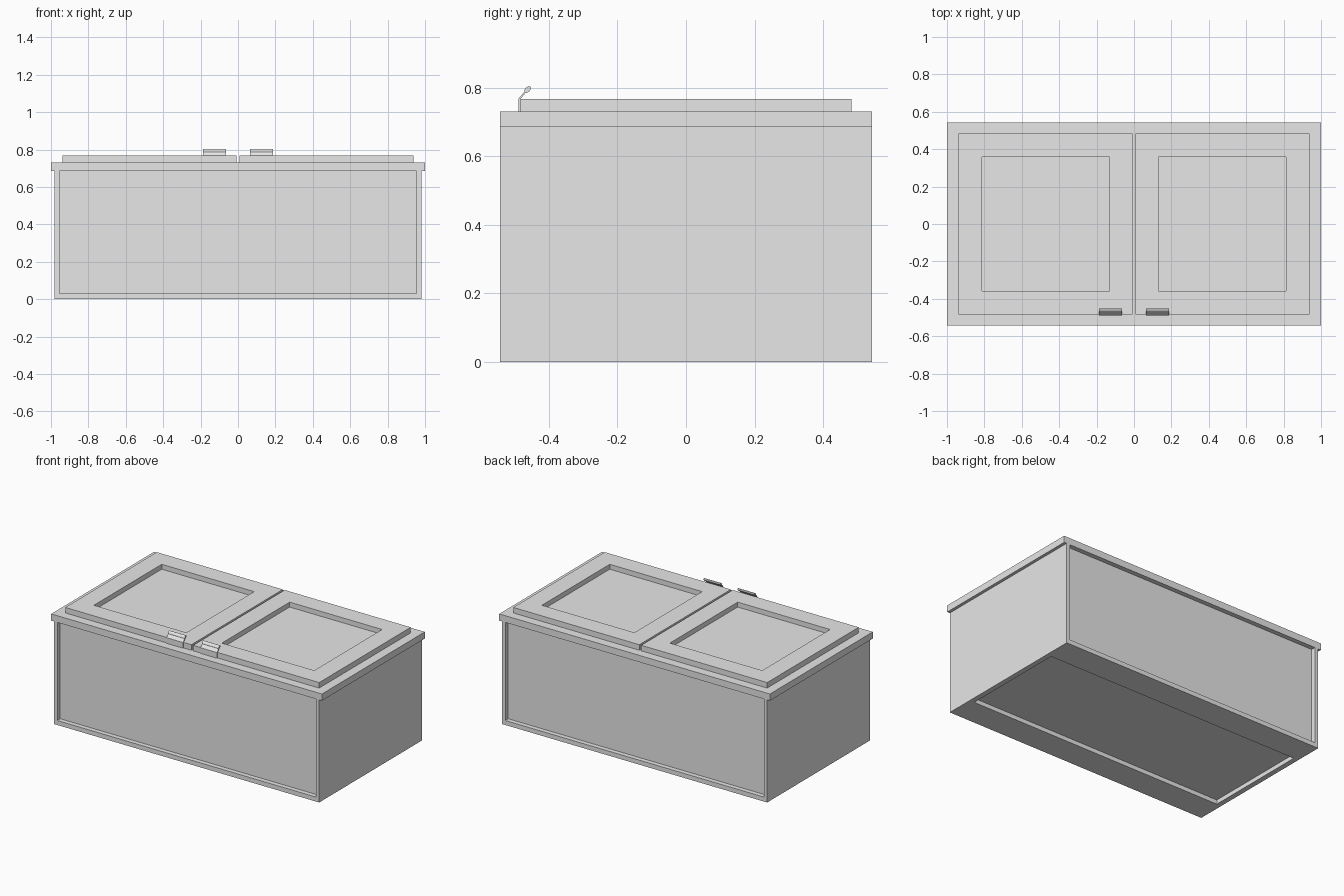
import bpy, bmesh
from math import radians
from mathutils import Vector, Matrix

cube = bpy.data.objects.get("Cube")
if cube:
    bpy.data.objects.remove(cube, do_unlink=True)

grey = bpy.data.materials.new("plain grey")
grey.use_nodes = True
grey.diffuse_color = (0.8, 0.8, 0.8, 1)
grey.node_tree.nodes["Principled BSDF"].inputs["Base Color"].default_value = (0.8, 0.8, 0.8, 1)


def finish(name, bm):
    bmesh.ops.recalc_face_normals(bm, faces=bm.faces)
    mesh = bpy.data.meshes.new(name)
    bm.to_mesh(mesh)
    bm.free()
    mesh.materials.append(grey)
    obj = bpy.data.objects.new(name, mesh)
    bpy.context.collection.objects.link(obj)
    return obj


def box(name, lo, hi, side=0, margin=(0, 0), depth=0):
    """Box between two corners; side +1/-1 sinks a panel into its top/bottom."""
    lo, hi = Vector(lo), Vector(hi)
    bm = bmesh.new()
    bmesh.ops.create_cube(bm, size=1)
    bmesh.ops.scale(bm, vec=hi - lo, verts=bm.verts)
    bmesh.ops.translate(bm, vec=(lo + hi) / 2, verts=bm.verts)
    if side:
        bm.normal_update()
        face = next(f for f in bm.faces if f.normal.z * side > 0.9)
        mid = (lo + hi) / 2
        # First inset makes the border, the second makes the recess walls
        for step in range(2):
            bmesh.ops.inset_individual(bm, faces=[face], thickness=0.001)
            for v in face.verts:
                for axis in (0, 1):
                    half = (hi[axis] - lo[axis]) / 2 - margin[axis]
                    v.co[axis] = mid[axis] + (half if v.co[axis] > mid[axis] else -half)
                v.co.z -= side * depth * step
    return finish(name, bm)


# Cabinet: sunken front and back panels between end boards
box("core_panels", (-0.955, -0.512, 0.03), (0.955, 0.512, 0.685))
box("base", (-0.955, -0.543, 0), (0.955, 0.543, 0.03), -1, (0.01, 0.186), 0.028)
box("top_rim", (-1, -0.543, 0.685), (1, 0.543, 0.73))

for label, s in (("left", 1), ("right", -1)):
    def span(a, b):
        return sorted((s * a, s * b))

    x0, x1 = span(0.955, 0.98)
    box(label + "_end_board", (x0, -0.543, 0), (x1, 0.543, 0.685))

    # Lid door with a sunken centre panel
    x0, x1 = span(0.007, 0.938)
    box(label + "_lid_door", (x0, -0.483, 0.73), (x1, 0.483, 0.767), 1, (0.124, 0.125), 0.033)

    # Bent handle plate: profile in y and z, extruded along x
    x0, x1 = span(0.064, 0.187)
    bm = bmesh.new()
    profile = [(-0.483, 0.73), (-0.488, 0.73), (-0.488, 0.768),
               (-0.467, 0.793), (-0.464, 0.79), (-0.483, 0.766)]
    face = bm.faces.new([bm.verts.new((x0, y, z)) for y, z in profile])
    ext = bmesh.ops.extrude_face_region(bm, geom=[face])
    bmesh.ops.translate(bm, vec=(x1 - x0, 0, 0),
                        verts=[v for v in ext["geom"] if isinstance(v, bmesh.types.BMVert)])
    finish(label + "_handle_plate", bm)

    # Oval grip along the plate's upper edge
    bm = bmesh.new()
    bmesh.ops.create_cone(bm, cap_ends=True, segments=16, radius1=1, radius2=1, depth=1)
    place = (Matrix.Translation(((x0 + x1) / 2, -0.462, 0.794))
             @ Matrix.Rotation(radians(48), 4, "X")
             @ Matrix.Diagonal((x1 - x0, 0.012, 0.007, 1))
             @ Matrix.Rotation(radians(90), 4, "Y"))
    bmesh.ops.transform(bm, matrix=place, verts=bm.verts)
    grip = finish(label + "_handle_grip", bm)
    bpy.ops.object.select_all(action="DESELECT")
    grip.select_set(True)
    bpy.context.view_layer.objects.active = grip
    bpy.ops.object.shade_smooth_by_angle(angle=radians(50))
